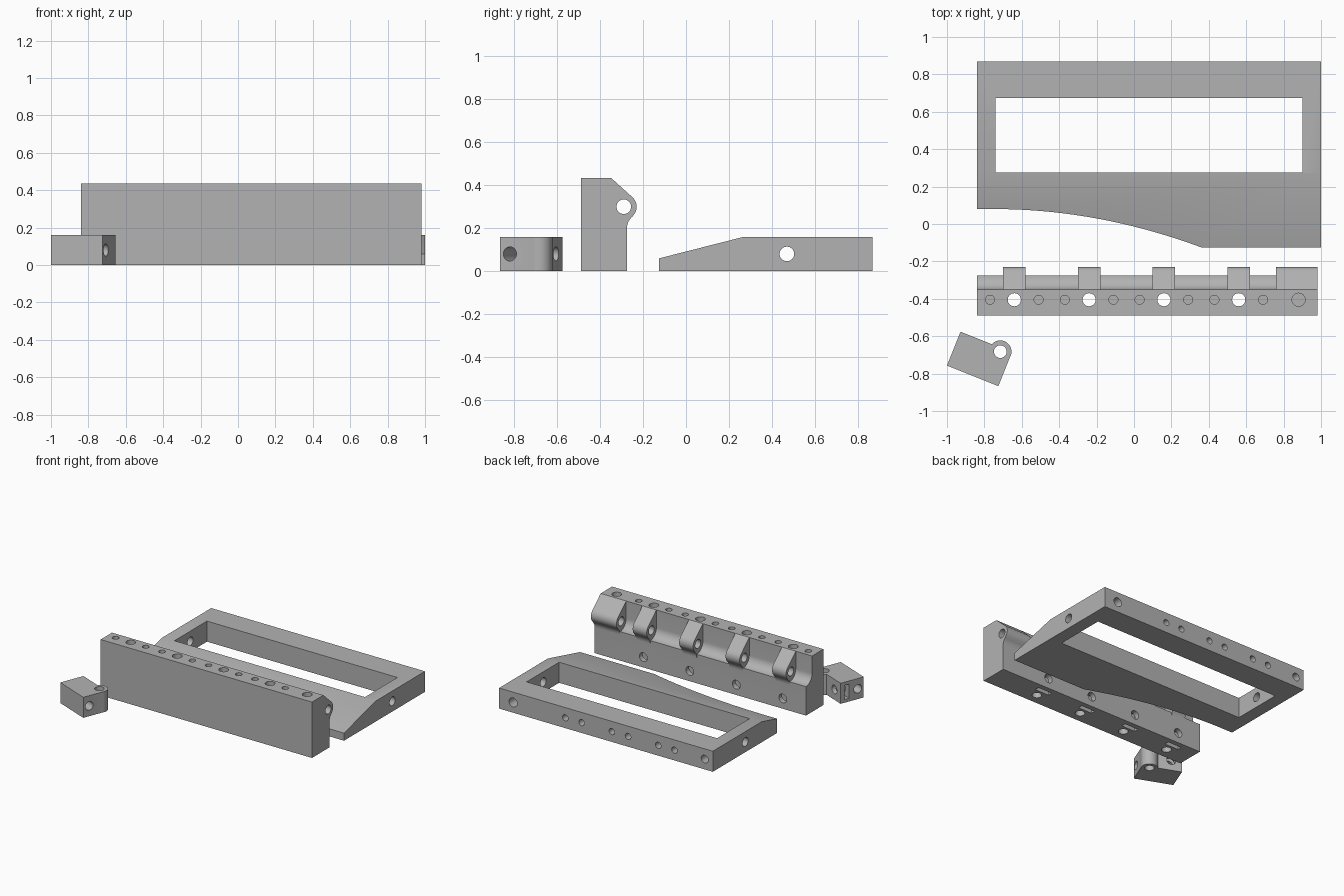
import bpy, bmesh, math
from mathutils import Matrix, Vector

if "Cube" in bpy.data.objects:
    bpy.data.objects.remove(bpy.data.objects["Cube"])

grey = bpy.data.materials.new("grey_plastic")
grey.diffuse_color = (0.45, 0.45, 0.45, 1)
grey.use_nodes = True
grey.node_tree.nodes["Principled BSDF"].inputs["Base Color"].default_value = grey.diffuse_color


def prism(name, outline, a, b, axis="Z"):
    """Extrude a 2D outline from a to b; axis X takes (y, z), axis Z takes (x, y)."""
    bm = bmesh.new()
    place = (lambda p: (a, p[0], p[1])) if axis == "X" else (lambda p: (p[0], p[1], a))
    face = bm.faces.new([bm.verts.new(place(p)) for p in outline])
    ext = bmesh.ops.extrude_face_region(bm, geom=[face])
    move = Vector((b - a, 0, 0)) if axis == "X" else Vector((0, 0, b - a))
    bmesh.ops.translate(bm, vec=move, verts=[v for v in ext["geom"] if isinstance(v, bmesh.types.BMVert)])
    bmesh.ops.recalc_face_normals(bm, faces=bm.faces)
    me = bpy.data.meshes.new(name)
    bm.to_mesh(me)
    bm.free()
    me.materials.append(grey)
    ob = bpy.data.objects.new(name, me)
    bpy.context.collection.objects.link(ob)
    return ob


def box(x0, x1, y0, y1, z0, z1):
    return prism("cutter", [(x0, y0), (x1, y0), (x1, y1), (x0, y1)], z0, z1)


def rod(start, end, r, sides=32):
    """Round rod between two points."""
    s, e = Vector(start), Vector(end)
    ob = prism("cutter", arc(0, 0, r, 0, 360 - 360 / sides, sides), 0, (e - s).length)
    ob.data.transform(Matrix.Translation(s) @ (e - s).to_track_quat("Z", "Y").to_matrix().to_4x4())
    return ob


def arc(cx, cy, r, a0, a1, n):
    angles = [math.radians(a0 + (a1 - a0) * i / (n - 1)) for i in range(n)]
    return [(cx + r * math.cos(t), cy + r * math.sin(t)) for t in angles]


def apply_boolean(ob, tools, op="DIFFERENCE"):
    for tool in tools:
        mod = ob.modifiers.new("cut", "BOOLEAN")
        mod.operation, mod.solver, mod.object = op, "EXACT", tool
    bpy.context.view_layer.update()
    dg = bpy.context.evaluated_depsgraph_get()
    me = bpy.data.meshes.new_from_object(ob.evaluated_get(dg))
    ob.modifiers.clear()
    ob.data = me
    for tool in tools:
        bpy.data.objects.remove(tool)


def finish(ob):
    bpy.ops.object.select_all(action="DESELECT")
    ob.select_set(True)
    bpy.context.view_layer.objects.active = ob
    bpy.ops.object.shade_smooth_by_angle(angle=math.radians(25))


SMALL = [-0.77, -0.51, -0.37, -0.11, 0.03, 0.29, 0.43]
BIG = [-0.64, -0.24, 0.16, 0.56]

# Frame plate: scalloped front edge, sloped top, rectangular window
curve = [(-0.75 + 1.11 * i / 24, 0.08 - 0.205 * (i / 24) ** 2) for i in range(25)]
frame = prism("frame_plate", [(-0.84, 0.87), (-0.84, 0.08)] + curve + [(1, -0.125), (1, 0.87)], 0, 0.16)
cuts = [box(-0.74, 0.9, 0.275, 0.675, -0.1, 0.3),
        prism("cutter", [(0.27, 0.16), (-0.125 - 0.195, 0.01), (-0.32, 0.3), (0.27, 0.3)], -1, 1.2, "X"),
        rod((-1, 0.47, 0.08), (1.2, 0.47, 0.08), 0.034)]
# Blind screw holes in the rear edge
for x in SMALL:
    cuts.append(rod((x, 0.9, 0.08), (x, 0.74, 0.08), 0.03 if x == -0.77 else 0.024))
cuts.append(rod((0.88, 0.9, 0.08), (0.88, 0.74, 0.08), 0.035))
apply_boolean(frame, cuts)
finish(frame)

# Hinge bar: knuckle profile along the whole length, then pockets cut between knuckles
profile = [(-0.49, 0), (-0.49, 0.435), (-0.35, 0.435)]
profile += arc(-0.29, 0.3, 0.06, 48, -45, 14)
profile += arc(-0.205, 0.2, 0.07, 130, 180, 8)
profile += [(-0.275, 0)]
hinge = prism("hinge_bar", profile, -0.84, 0.98, "X")
pocket = [(-0.2, 0.5), (-0.35, 0.5)] + arc(-0.275, 0.3, 0.075, 180, 270, 12) + [(-0.275, 0.12), (-0.2, 0.12)]
cuts = [prism("cutter", pocket, x0, x1, "X") for x0, x1 in
        [(-0.9, -0.7), (-0.58, -0.3), (-0.18, 0.1), (0.22, 0.5), (0.62, 0.76)]]
cuts.append(rod((-1, -0.29, 0.3), (1.1, -0.29, 0.3), 0.034))
# Vertical bolt holes, rear screw holes and nut slots from below
for x in BIG:
    cuts += [rod((x, -0.405, -0.1), (x, -0.405, 0.6), 0.035),
             rod((x, -0.2, 0.08), (x, -0.385, 0.08), 0.034),
             box(x - 0.06, x + 0.06, -0.35, -0.315, -0.1, 0.135)]
for x in SMALL + [0.69]:
    cuts.append(rod((x, -0.405, 0.5), (x, -0.405, 0.28), 0.024))
cuts.append(rod((0.88, -0.405, 0.5), (0.88, -0.405, 0.28), 0.035))
apply_boolean(hinge, cuts)
finish(hinge)

# Latch block: box with a rounded pin knuckle on one corner, turned in plan
latch = prism("latch_block", [(0, 0), (0.296, 0), (0.296, 0.175), (0.237, 0.195), (0, 0.195)], 0, 0.16)
apply_boolean(latch, [rod((0.237, 0.175, 0), (0.237, 0.175, 0.16), 0.06, 40)], "UNION")
apply_boolean(latch, [rod((0.237, 0.175, -0.1), (0.237, 0.175, 0.3), 0.034),
                      rod((-0.1, 0.05, 0.08), (0.4, 0.05, 0.08), 0.033),
                      rod((0.08, 0.3, 0.08), (0.08, 0.1, 0.08), 0.033),
                      box(-0.1, 0.14, 0.125, 0.16, 0.025, 0.135)])
latch.data.transform(Matrix.Translation((-1, -0.757, 0)) @ Matrix.Rotation(math.radians(-21.8), 4, "Z"))
finish(latch)
